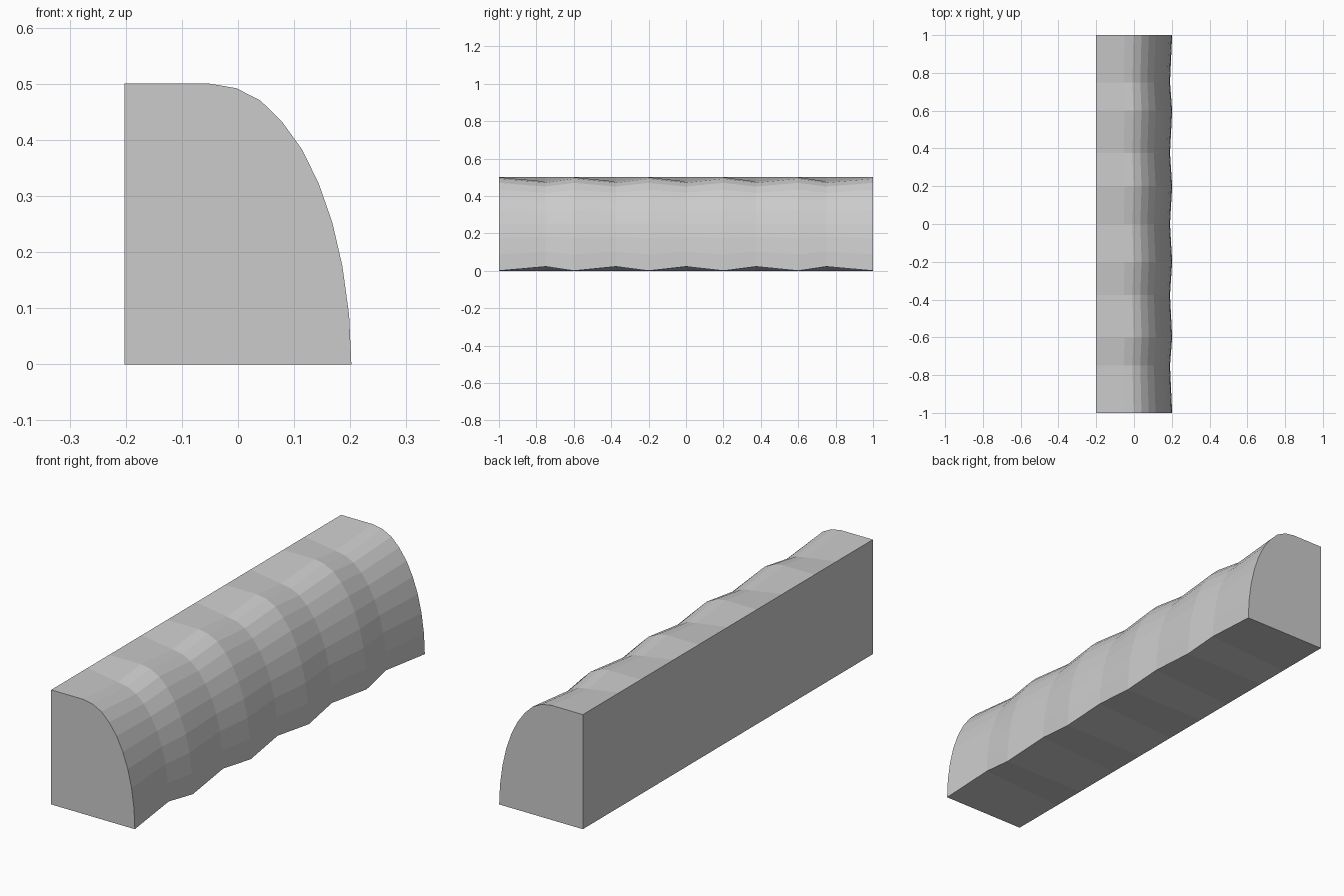
import bpy, bmesh

if "Cube" in bpy.data.objects:
    bpy.data.objects.remove(bpy.data.objects["Cube"])

# Quarter-round cross-section (x, z); the first two points are the straight back
PROFILE = [(-0.202, 0), (-0.202, 0.5), (-0.05, 0.5), (-0.003, 0.492), (0.04, 0.47),
           (0.078, 0.433), (0.114, 0.383), (0.144, 0.322), (0.168, 0.253),
           (0.186, 0.175), (0.198, 0.088), (0.202, 0)]

# Stations along y: alternating full and pinched rings, mirrored about y = 0
half = [(0.2, False), (0.375, True), (0.6, False), (0.75, True), (1.0, False)]
stations = [(-y, p) for y, p in reversed(half)] + [(0.0, True)] + half


def ring(bm, y, pinched):
    verts = []
    for i, (x, z) in enumerate(PROFILE):
        if pinched and i > 1:
            x = -0.202 + (x + 0.202) * 0.972
            z = 0.25 + (z - 0.25) * 0.91
        verts.append(bm.verts.new((x, y, z)))
    return verts


# Wavy trim block lofted through the rings, with flat end caps
bm = bmesh.new()
rings = [ring(bm, y, p) for y, p in stations]
n = len(PROFILE)
for a, b in zip(rings, rings[1:]):
    for i in range(n):
        j = (i + 1) % n
        bm.faces.new((a[i], a[j], b[j], b[i]))
bm.faces.new(rings[0])
bm.faces.new(rings[-1])
bmesh.ops.recalc_face_normals(bm, faces=bm.faces)

mesh = bpy.data.meshes.new("rounded_edge_block")
bm.to_mesh(mesh)
bm.free()
bpy.context.collection.objects.link(bpy.data.objects.new("rounded_edge_block", mesh))
